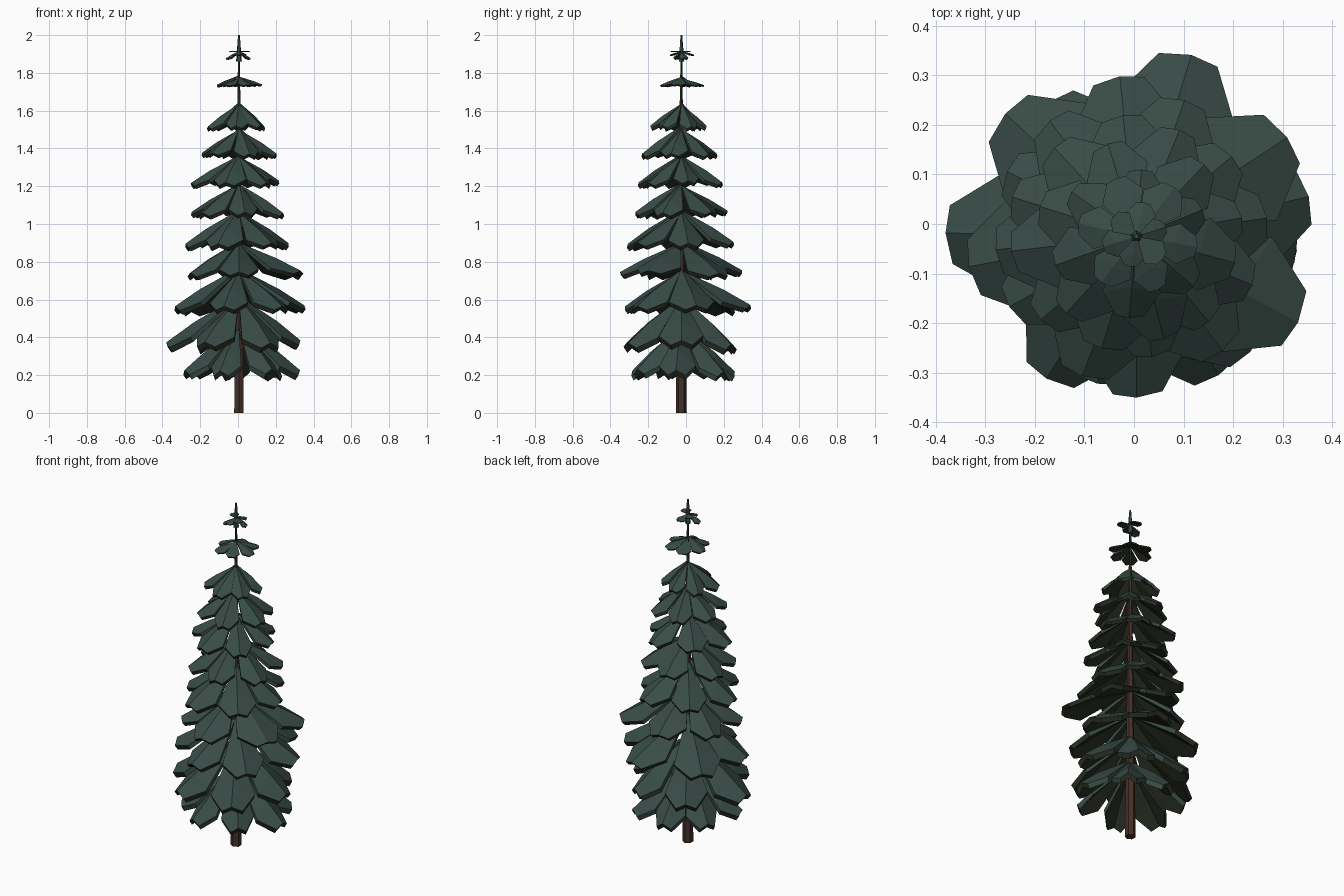
import bpy, bmesh, math, random
from mathutils import Matrix, Vector

if "Cube" in bpy.data.objects:
    bpy.data.objects.remove(bpy.data.objects["Cube"])

random.seed(7)
CX, CY = 0.005, -0.025          # trunk axis


def material(name, rgb):
    m = bpy.data.materials.new(name)
    m.diffuse_color = (*rgb, 1)
    m.use_nodes = True
    m.node_tree.nodes["Principled BSDF"].inputs["Base Color"].default_value = m.diffuse_color
    return m


needle = material("needle_green", (0.040, 0.072, 0.062))
shade = material("underside_olive", (0.020, 0.026, 0.016))
bark = material("bark_brown", (0.060, 0.030, 0.020))


def finish(bm, name, mats):
    bmesh.ops.recalc_face_normals(bm, faces=bm.faces)
    me = bpy.data.meshes.new(name)
    bm.normal_update()
    if len(mats) > 1:
        for f in bm.faces:      # downward faces take the dark underside colour
            f.material_index = 1 if f.normal.z < -0.3 else 0
    bm.to_mesh(me)
    bm.free()
    for m in mats:
        me.materials.append(m)
    ob = bpy.data.objects.new(name, me)
    bpy.context.collection.objects.link(ob)


def shaft(name, z0, z1, r0, r1, sides, mat):
    bm = bmesh.new()
    bmesh.ops.create_cone(bm, cap_ends=True, segments=sides, radius1=r0, radius2=r1,
                          depth=z1 - z0, matrix=Matrix.Translation((CX, CY, (z0 + z1) / 2)))
    finish(bm, name, [mat])


def bough(bm, ang, reach, top, rim, width):
    """Folded, blunt-ended bough: ridge down the middle, drooping shoulders."""
    h = top - rim
    w = width * reach
    # (distance, sideways, height) : apex, ridge, tip, and the two flanks
    ring = [(0.0, 0, top),
            (0.70 * reach, -w, rim + 0.18 * h),
            (0.98 * reach, -0.45 * w, rim),
            (1.00 * reach, 0, rim + 0.10 * h),
            (0.96 * reach, 0.50 * w, rim),
            (0.66 * reach, w, rim + 0.20 * h)]
    ridge = (0.62 * reach, 0, rim + 0.49 * h)
    t = 0.08 * h + 0.004
    c, s = math.cos(ang), math.sin(ang)

    def vert(p, dz, k):
        u, v = p[0] * k, p[1] * k
        return bm.verts.new((CX + u * c - v * s, CY + u * s + v * c, p[2] - dz))

    up = [vert(p, 0, 1) for p in ring] + [vert(ridge, 0, 1)]
    lo = [vert(p, t, 0.95) for p in ring] + [vert(ridge, 1.3 * t, 0.95)]
    for a in (up, lo):
        for q in ((0, 1, 6), (6, 1, 2, 3), (6, 3, 4, 5), (0, 6, 5)):
            bm.faces.new([a[i] for i in q])
    for i in range(6):
        j = (i + 1) % 6
        bm.faces.new((up[i], up[j], lo[j], lo[i]))


# apex z, rim z, extents (right, back, left, front), first bough angle, boughs
tiers = [
    (0.47, 0.19, 0.33, 0.26, 0.30, 0.30, -5, 7),
    (0.62, 0.33, 0.33, 0.28, 0.38, 0.35, 0, 6),
    (0.77, 0.53, 0.36, 0.36, 0.34, 0.33, 13, 6),
    (0.92, 0.72, 0.39, 0.30, 0.28, 0.35, -28, 6),
    (1.08, 0.87, 0.27, 0.27, 0.28, 0.33, 8, 6),
    (1.22, 1.04, 0.26, 0.22, 0.26, 0.27, 40, 6),
    (1.37, 1.20, 0.22, 0.21, 0.25, 0.26, 10, 6),
    (1.52, 1.35, 0.21, 0.17, 0.20, 0.24, -15, 6),
    (1.65, 1.50, 0.15, 0.11, 0.17, 0.19, 22, 6),
    (1.79, 1.73, 0.13, 0.10, 0.115, 0.14, -10, 6),
]

for n, (top, rim, *ext, phase, count) in enumerate(tiers):
    bm = bmesh.new()
    for i in range(count):
        a = math.radians(phase) + math.tau * i / count
        if i:
            a += random.uniform(-0.07, 0.07)
        c, s = math.cos(a), math.sin(a)
        ex = ext[0] - CX if c > 0 else ext[2] + CX
        ey = ext[1] - CY if s > 0 else ext[3] + CY
        reach = 1 / math.hypot(c / ex, s / ey)
        lift = random.uniform(0, 0.10) * (top - rim)
        bough(bm, a, reach, top - random.uniform(0, 0.02), rim + lift,
              random.uniform(0.32, 0.37) if count < 7 else 0.30)
    finish(bm, f"bough_tier_{n + 1}", [needle, shade])

# small upturned crown sprigs under the leader
bm = bmesh.new()
for i in range(6):
    a = math.tau * i / 6 + 0.3
    bough(bm, a, 0.062 + 0.008 * (i % 2), 1.915, 1.875 + 0.02 * (i % 3), 0.42)
finish(bm, "crown_sprigs", [needle, shade])

shaft("trunk", 0, 1.66, 0.029, 0.008, 6, bark)
shaft("upper_stem", 1.60, 1.90, 0.008, 0.006, 5, shade)
shaft("leader_spike", 1.86, 2.0, 0.016, 0.005, 5, needle)
